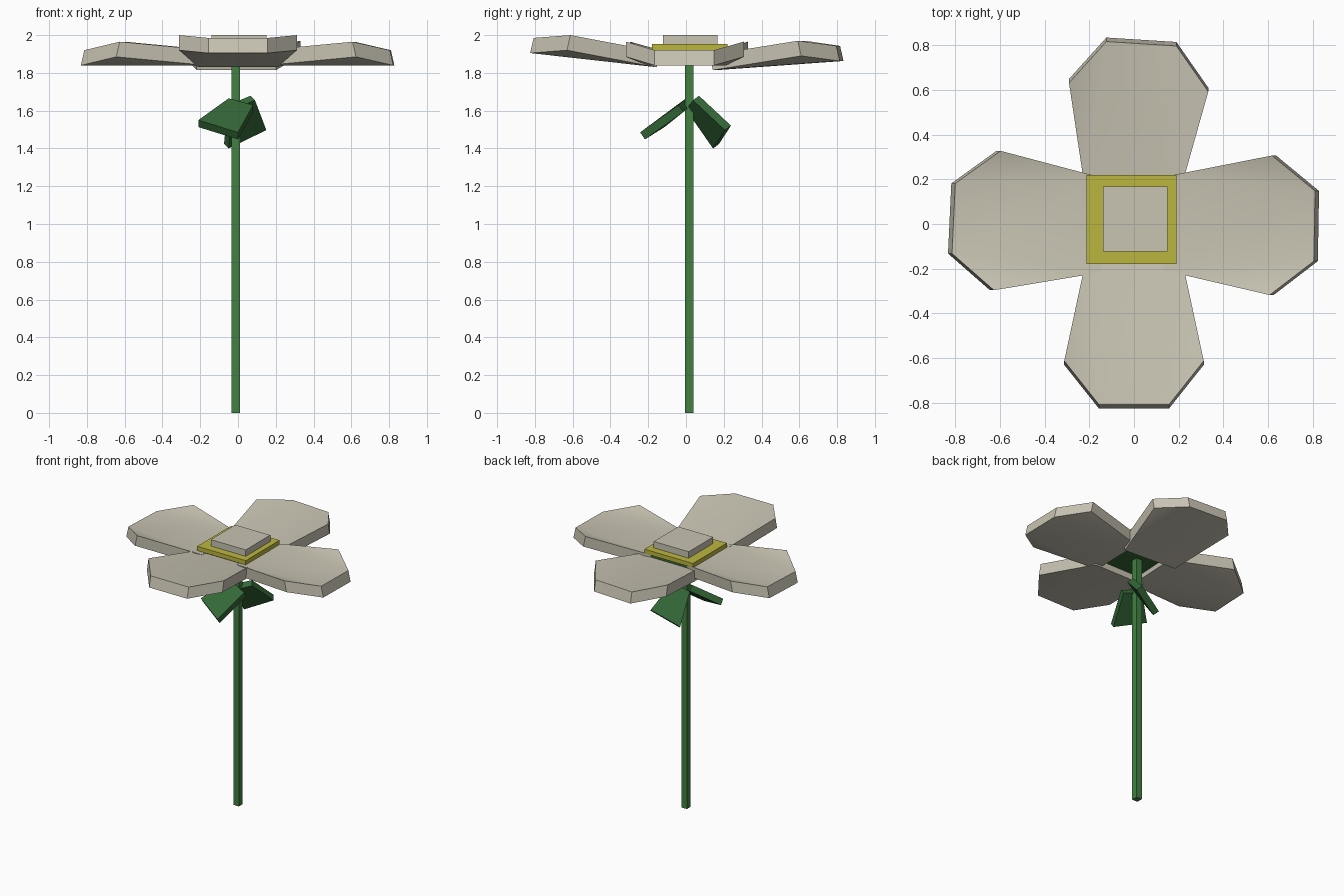
import bpy, bmesh, math
from mathutils import Vector, Matrix

if "Cube" in bpy.data.objects:
    bpy.data.objects.remove(bpy.data.objects["Cube"])


def material(name, rgb):
    m = bpy.data.materials.new(name)
    m.diffuse_color = (*rgb, 1)
    m.use_nodes = True
    m.node_tree.nodes["Principled BSDF"].inputs["Base Color"].default_value = m.diffuse_color
    return m


PETAL = material("petal_cream", (0.58, 0.55, 0.45))
YELLOW = material("yellow", (0.50, 0.47, 0.05))
STEM = material("stem_green", (0.055, 0.22, 0.055))
LEAF = material("leaf_green", (0.035, 0.14, 0.04))


def slab(name, outline, offset, mat, caps=None):
    """Thicken an outline along an offset; caps split the outline into folded faces."""
    n = len(outline)
    caps = caps or [tuple(range(n))]
    bm = bmesh.new()
    low = [bm.verts.new(p) for p in outline]
    high = [bm.verts.new(Vector(p) + Vector(offset)) for p in outline]
    for c in caps:
        bm.faces.new([low[i] for i in reversed(c)])
        bm.faces.new([high[i] for i in c])
    for i in range(n):
        j = (i + 1) % n
        bm.faces.new((low[i], low[j], high[j], high[i]))
    bmesh.ops.recalc_face_normals(bm, faces=bm.faces[:])
    me = bpy.data.meshes.new(name)
    bm.to_mesh(me)
    bm.free()
    me.materials.append(mat)
    ob = bpy.data.objects.new(name, me)
    bpy.context.collection.objects.link(ob)
    return ob


def box(name, x0, x1, y0, y1, z0, z1, mat):
    return slab(name, [(x0, y0, z0), (x1, y0, z0), (x1, y1, z0), (x0, y1, z0)],
                (0, 0, z1 - z0), mat)


# Stem and the stacked flower centre
box("stem", -0.035, 0.011, -0.006, 0.04, 0, 1.88, STEM)
box("calyx", -0.2, 0.18, -0.17, 0.21, 1.87, 1.92, LEAF)
box("yellow_centre", -0.212, 0.19, -0.18, 0.22, 1.92, 1.952, YELLOW)
box("centre_cap", -0.139, 0.15, -0.123, 0.167, 1.952, 2.0, PETAL)


# Petals: flat middle strip with a raised side flap on each edge
def petal(name, angle, twist, z_in, z_wide, z_tip):
    pts = [(0.155, -0.21, z_in), (0.63, -0.312, z_wide), (0.825, -0.157, z_tip),
           (0.825, 0.157, z_tip), (0.63, 0.312, z_wide), (0.155, 0.21, z_in)]
    pivot = Matrix.Translation((0.3, 0, 0))
    turn = Matrix.Rotation(math.radians(angle), 4, 'Z')
    m = turn @ pivot @ Matrix.Rotation(math.radians(twist), 4, 'Z') @ pivot.inverted()
    ob = slab(name, [m @ Vector(p) for p in pts],
              turn @ Vector((-0.018, 0, 0.08)), PETAL,
              [(0, 2, 3, 5), (0, 1, 2), (5, 3, 4)])
    bpy.ops.object.select_all(action='DESELECT')
    ob.select_set(True)
    bpy.context.view_layer.objects.active = ob
    bpy.ops.object.shade_smooth_by_angle(angle=math.radians(30))


petal("front_petal", 270, 0, 1.83, 1.92, 1.905)
petal("back_petal", 90, -3.6, 1.815, 1.89, 1.863)
petal("left_petal", 180, -2.7, 1.84, 1.885, 1.84)
petal("right_petal", 0, -1, 1.84, 1.885, 1.84)

# Two flat leaves drooping from the stem
slab("front_leaf", [(-0.21, -0.14, 1.55), (0.0, -0.243, 1.485),
                    (0.08, -0.04, 1.63), (-0.05, 0.0, 1.665)],
     (0, 0.026, -0.037), LEAF)
slab("back_leaf", [(0.15, 0.206, 1.497), (-0.05, 0.143, 1.40),
                   (-0.03, 0.0, 1.605), (0.09, 0.037, 1.655)],
     (-0.024, 0.032, 0.024), LEAF)
